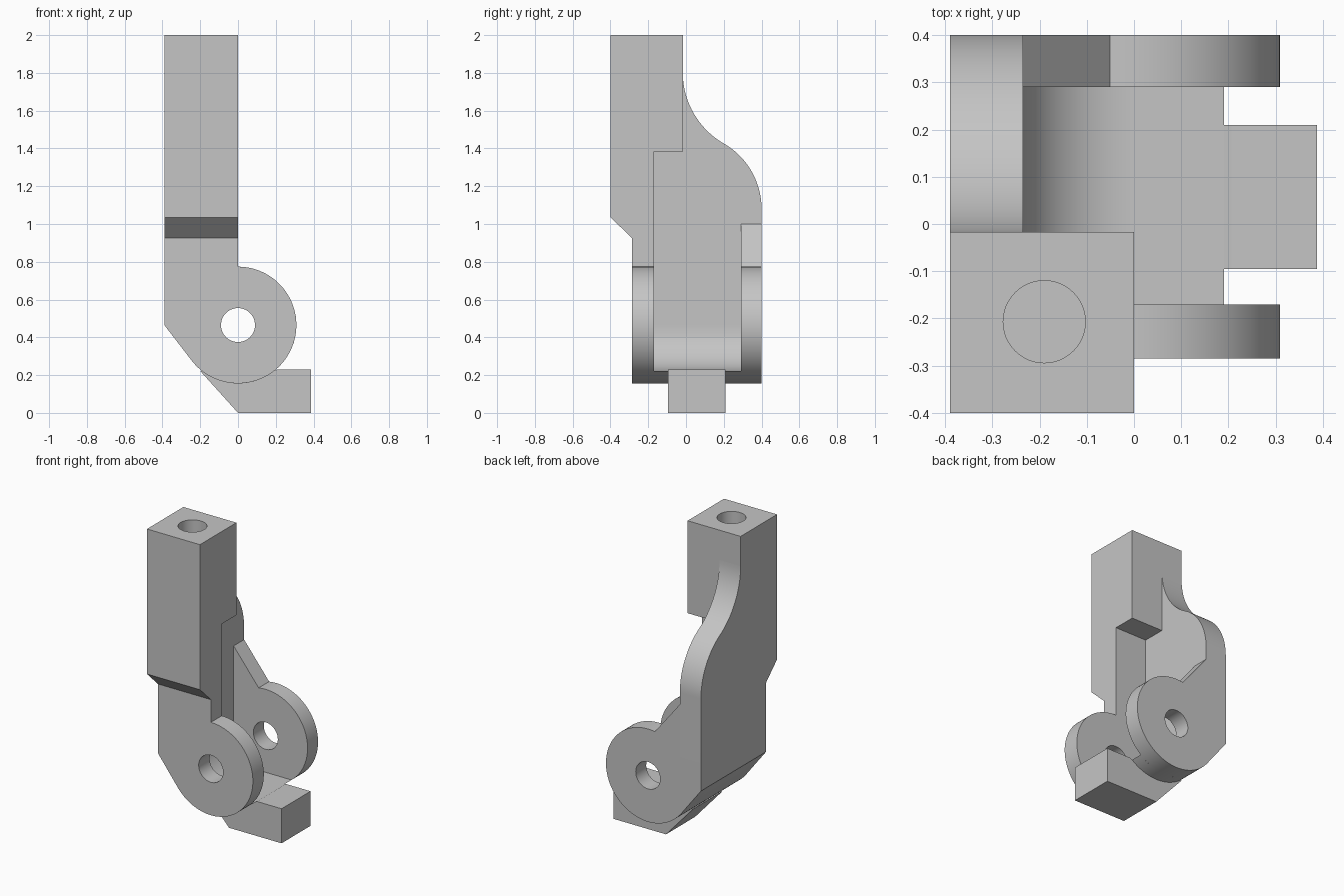
import bpy, bmesh
from math import radians, degrees, cos, sin, acos, asin, sqrt

cube = bpy.data.objects.get("Cube")
if cube:
    bpy.data.objects.remove(cube, do_unlink=True)

grey = bpy.data.materials.new("plain grey")
grey.use_nodes = True
colour = (0.56, 0.56, 0.56, 1)
grey.diffuse_color = colour
grey.node_tree.nodes["Principled BSDF"].inputs["Base Color"].default_value = colour


def arc(cu, cv, r, start, end, n=40):
    """Points along an arc, angles in degrees."""
    steps = [radians(start + (end - start) * i / n) for i in range(n + 1)]
    return [(cu + r * cos(a), cv + r * sin(a)) for a in steps]


def prism(name, profile, axis, lo, hi):
    """Extrude a (horizontal, height) profile along x, y, or a plan along z."""
    place = {"x": lambda u, v, d: (d, u, v),
             "y": lambda u, v, d: (u, d, v),
             "z": lambda u, v, d: (u, v, d)}[axis]
    bm = bmesh.new()
    near = [bm.verts.new(place(u, v, lo)) for u, v in profile]
    far = [bm.verts.new(place(u, v, hi)) for u, v in profile]
    bm.faces.new(near)
    bm.faces.new(far[::-1])
    n = len(profile)
    for i in range(n):
        j = (i + 1) % n
        bm.faces.new((near[j], near[i], far[i], far[j]))
    bmesh.ops.recalc_face_normals(bm, faces=bm.faces[:])
    mesh = bpy.data.meshes.new(name)
    bm.to_mesh(mesh)
    bm.free()
    mesh.materials.append(grey)
    obj = bpy.data.objects.new(name, mesh)
    bpy.context.collection.objects.link(obj)
    return obj


def select(obj):
    bpy.ops.object.select_all(action="DESELECT")
    obj.select_set(True)
    bpy.context.view_layer.objects.active = obj


def drill(obj, u, v, r, axis, lo, hi):
    """Cut a round hole and discard the cutter."""
    cutter = prism("hole_cutter", arc(u, v, r, 0, 352.5, 47), axis, lo, hi)
    cutter.hide_render = True
    mod = obj.modifiers.new("hole", "BOOLEAN")
    mod.operation = "DIFFERENCE"
    mod.solver = "EXACT"
    mod.object = cutter
    select(obj)
    bpy.ops.object.modifier_apply(modifier=mod.name)
    bpy.data.objects.remove(cutter, do_unlink=True)


# Shared dimensions
LEFT, INNER = -0.39, -0.235
FRONT, EAR_IN, BACK_IN, BACK = -0.285, -0.17, 0.29, 0.4
PIVOT, R, HOLE = 0.465, 0.309, 0.09
POST_BACK, LEDGE, EAR_TOP = -0.017, 1.385, PIVOT + R
FLOOR, SLOPE_TOP = 0.222, 1.0
tangent = 180 + degrees(acos(R / -LEFT))
corner = [(LEFT, PIVOT)]

# Square post with a chamfered front step and a ledge behind
post = prism("post", [(FRONT, EAR_TOP), (FRONT, 0.925), (-0.4, 1.035), (-0.4, 2),
                      (POST_BACK, 2), (POST_BACK, LEDGE), (EAR_IN, LEDGE),
                      (EAR_IN, EAR_TOP)], "x", LEFT, 0)
drill(post, -0.19, -0.207, 0.087, "z", 1.4, 2.1)

# Side wall with an S-shaped back edge
upper = arc(POST_BACK + 0.434, 1.802, 0.434, 180, 240, 24)
lower = arc(0, 1.08, 0.4, 60, 0, 24)
wall = prism("side_wall", [(EAR_IN, PIVOT), (EAR_IN, LEDGE), (POST_BACK, LEDGE)]
             + upper + lower[1:] + [(BACK, PIVOT)], "x", LEFT, INNER)

# Round ears with pivot holes
front_ear = prism("front_ear", corner + arc(0, PIVOT, R, tangent, 450, 64)
                  + [(LEFT, EAR_TOP)], "y", FRONT, EAR_IN)
back_ear = prism("back_ear", corner + arc(0, PIVOT, R, tangent, 459.5, 64)
                 + [(INNER, SLOPE_TOP), (INNER, PIVOT)], "y", BACK_IN, BACK)
for ear in (front_ear, back_ear):
    drill(ear, 0, PIVOT, HOLE, "y", -1, 1)

# Hollowed web joining the ears
drop = PIVOT - FLOOR
web_end = 360 - degrees(asin(drop / R))
web = prism("web", corner + arc(0, PIVOT, R, tangent, web_end)
            + arc(0, PIVOT, drop, 270, 180 + degrees(acos(-INNER / drop)), 32)
            + [(INNER, PIVOT)], "y", EAR_IN, BACK_IN)

# Toe block below the web
edge = sqrt(R * R - drop * drop)
toe = prism("toe", [(0, 0), (0.387, 0), (0.387, 0.23), (0.207, 0.23),
                    (edge, FLOOR), (-0.2, FLOOR)], "y", -0.095, 0.21)

for part in (post, wall, front_ear, back_ear, web, toe):
    select(part)
    bpy.ops.object.shade_smooth_by_angle(angle=radians(20))
